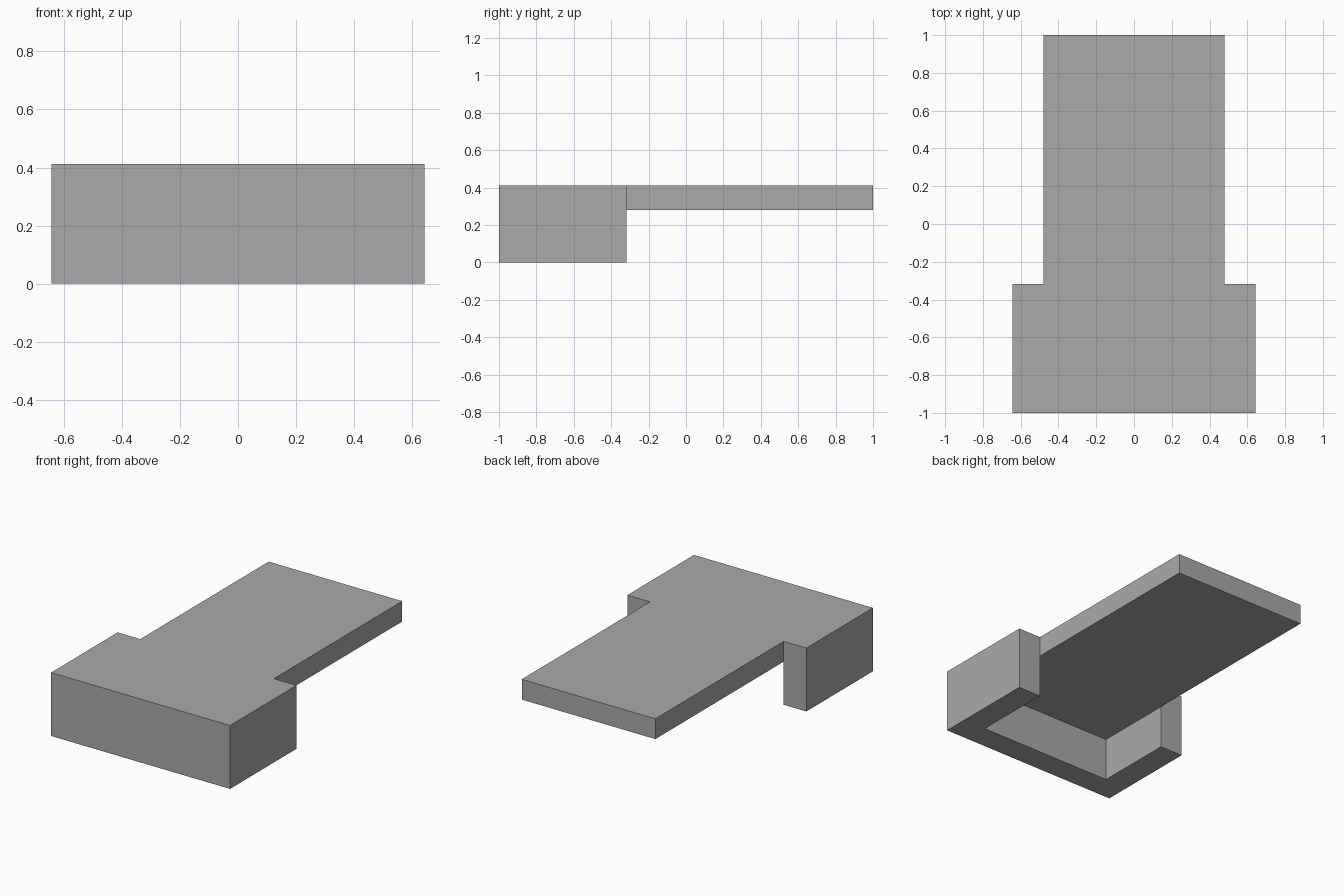
import bpy
import bmesh

cube = bpy.data.objects.get("Cube")
if cube:
    bpy.data.objects.remove(cube, do_unlink=True)

HALF_HEAD, HALF_DECK = 0.643, 0.48          # half widths
FRONT, INNER, STEP, BACK = -1.0, -0.837, -0.317, 1.0
UNDERSIDE, TOP = 0.28, 0.412

# One plain grey material
grey = bpy.data.materials.new("plain_grey")
grey.use_nodes = True
colour = (0.4, 0.4, 0.4, 1.0)
grey.diffuse_color = colour
grey.node_tree.nodes["Principled BSDF"].inputs["Base Color"].default_value = colour

bm = bmesh.new()


def mirrored(half):
    """Points of a right half outline, closed with its mirror image."""
    return half + [(-x, y) for x, y in reversed(half)]


verts = {}


def flat_face(points):
    """Face at the deck underside, sharing corners with its neighbours."""
    for p in points:
        if p not in verts:
            verts[p] = bm.verts.new((*p, UNDERSIDE))
    return bm.faces.new([verts[p] for p in points])


def extrude(faces, dz, keep):
    result = bmesh.ops.extrude_face_region(bm, geom=faces, use_keep_orig=keep)
    moved = [g for g in result["geom"] if isinstance(g, bmesh.types.BMVert)]
    bmesh.ops.translate(bm, verts=moved, vec=(0, 0, dz))


# U-shaped skirt outline and the deck outline inside it
skirt = flat_face(mirrored([(HALF_DECK, INNER), (HALF_DECK, STEP),
                            (HALF_HEAD, STEP), (HALF_HEAD, FRONT)]))
deck = flat_face(mirrored([(HALF_DECK, INNER), (HALF_DECK, STEP),
                           (HALF_DECK, BACK)]))

# Slab rises from both, the skirt drops to the ground
extrude([skirt, deck], TOP - UNDERSIDE, True)
extrude([skirt], -UNDERSIDE, False)

# Merge coplanar faces into clean flat sides
bmesh.ops.recalc_face_normals(bm, faces=bm.faces[:])
bmesh.ops.dissolve_limit(bm, angle_limit=0.01, verts=bm.verts[:], edges=bm.edges[:])
bmesh.ops.recalc_face_normals(bm, faces=bm.faces[:])

mesh = bpy.data.meshes.new("deck_with_skirt")
bm.to_mesh(mesh)
bm.free()
mesh.materials.append(grey)
body = bpy.data.objects.new("deck_with_skirt", mesh)
bpy.context.collection.objects.link(body)
